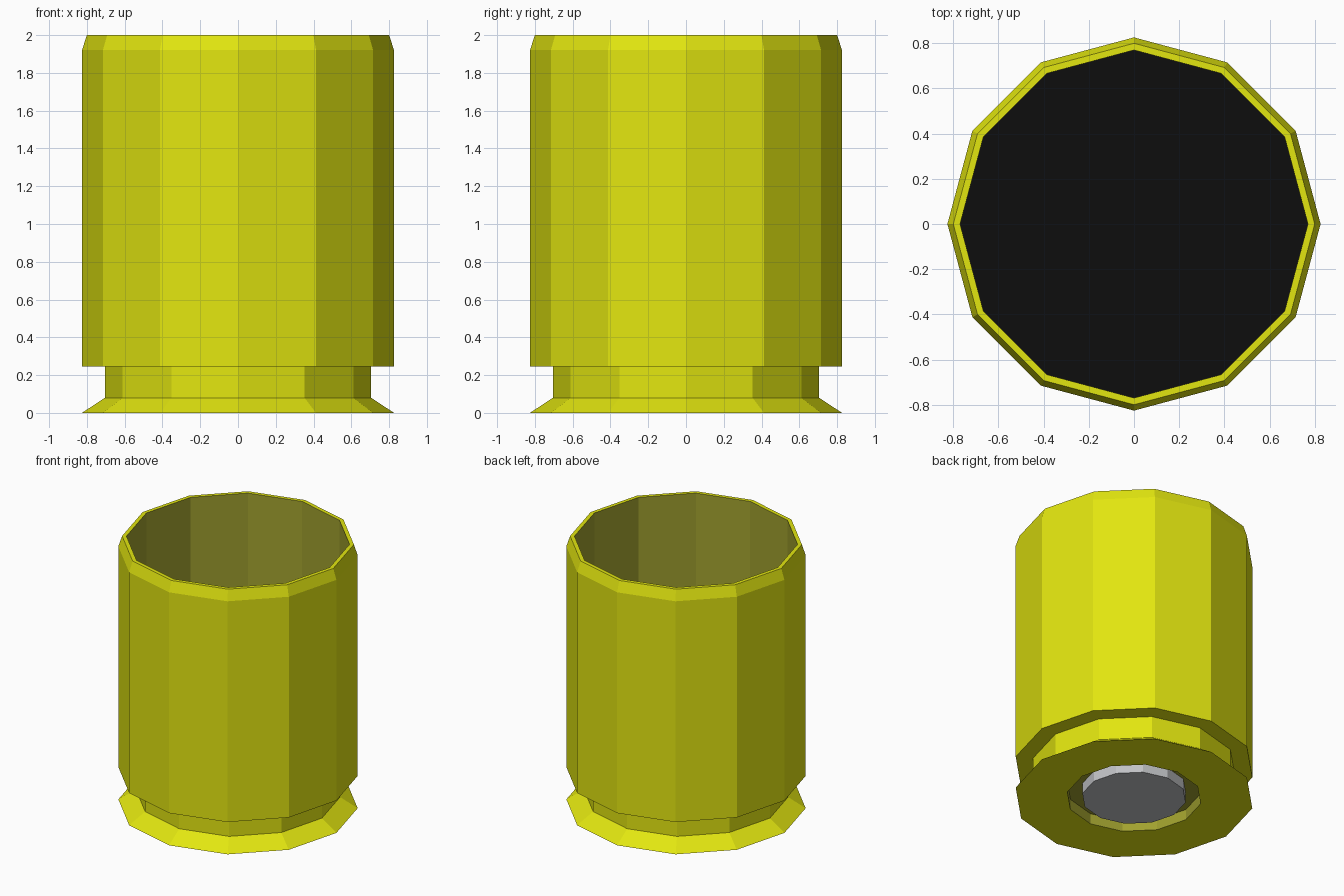
import bpy, bmesh, math

if "Cube" in bpy.data.objects:
    bpy.data.objects.remove(bpy.data.objects["Cube"])

SIDES = 12


def material(name, rgb):
    m = bpy.data.materials.new(name)
    m.diffuse_color = (*rgb, 1)
    m.use_nodes = True
    m.node_tree.nodes["Principled BSDF"].inputs["Base Color"].default_value = m.diffuse_color
    return m


brass = material("yellow brass", (0.76, 0.79, 0.005))
inner = material("dull inner brass", (0.36, 0.36, 0.028))
black = material("black", (0.004, 0.004, 0.004))
steel = material("grey steel", (0.53, 0.54, 0.56))


def lathe(name, profile, mats, slots):
    """Revolve (radius, z) points; slots gives the material of each band."""
    bm = bmesh.new()
    rings = []
    for r, z in profile:
        if r == 0:
            rings.append([bm.verts.new((0, 0, z))] * SIDES)
        else:
            rings.append([bm.verts.new((r * math.cos(2 * math.pi * i / SIDES),
                                        r * math.sin(2 * math.pi * i / SIDES), z))
                          for i in range(SIDES)])
    for a, b, slot in zip(rings, rings[1:], slots):
        for i in range(SIDES):
            j = (i + 1) % SIDES
            quad = list(dict.fromkeys((a[i], a[j], b[j], b[i])))
            bm.faces.new(quad).material_index = slot
    mesh = bpy.data.meshes.new(name)
    bm.to_mesh(mesh)
    bm.free()
    for m in mats:
        mesh.materials.append(m)
    ob = bpy.data.objects.new(name, mesh)
    bpy.context.collection.objects.link(ob)
    return ob


# Casing: recess underneath, flared rim, neck groove, body, chamfered lip, hollow inside
lathe("casing",
      [(0, 0.08), (0.465, 0.08), (0.465, 0), (0.826, 0), (0.705, 0.08), (0.705, 0.245),
       (0.826, 0.245), (0.826, 1.92), (0.80, 2.0), (0.77, 2.0), (0.77, 0.3), (0, 0.3)],
      [brass, inner, black],
      [1, 1, 0, 0, 0, 0, 0, 0, 0, 1, 2])

# Primer: grey plug standing in the recess underneath
lathe("primer", [(0, 0.0), (0.36, 0.0), (0.36, 0.08)][:], [steel], [0, 0])
for ob in [bpy.data.objects["primer"]]:
    # lathe order runs from the centre outward and up, so normals already face out
    ob.data.update()
